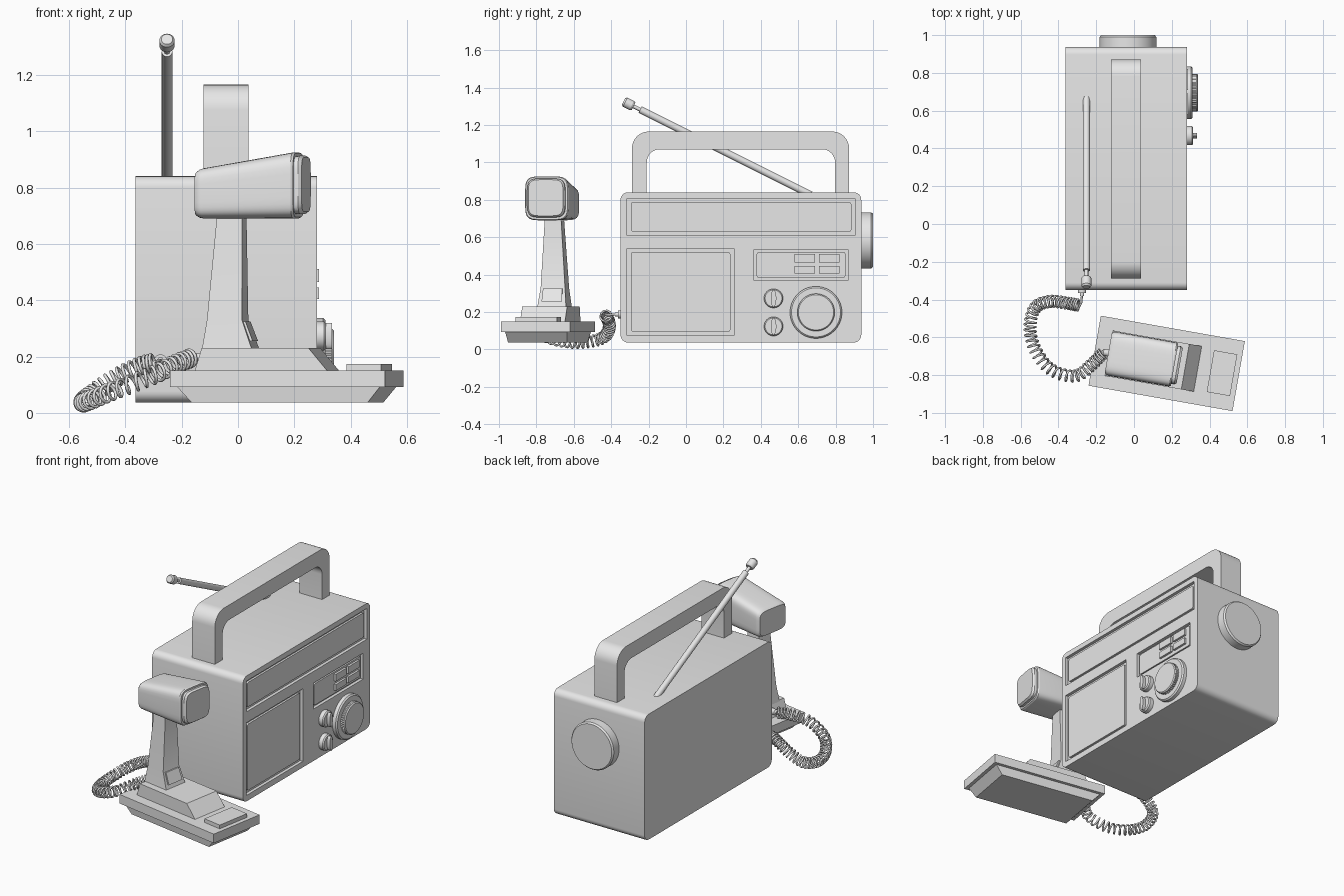
import bpy, bmesh, math
from mathutils import Vector, Matrix

cube = bpy.data.objects.get("Cube")
if cube:
    bpy.data.objects.remove(cube, do_unlink=True)

grey = bpy.data.materials.new("plain_grey")
grey.use_nodes = True
grey.diffuse_color = (0.8, 0.8, 0.8, 1)
grey.node_tree.nodes["Principled BSDF"].inputs["Base Color"].default_value = (0.8, 0.8, 0.8, 1)

# The desk microphone is turned slightly on its stand
MIC = Matrix.Translation((0.173, -0.738, 0)) @ Matrix.Rotation(math.radians(-10), 4, 'Z')
FACE = 0.28      # x of the radio's control face


def loft(name, rings, matrix=None):
    """Skin a list of equal-length point rings and cap both ends."""
    bm = bmesh.new()
    loops = [[bm.verts.new(p) for p in ring] for ring in rings]
    n = len(loops[0])
    for a, b in zip(loops, loops[1:]):
        for i in range(n):
            j = (i + 1) % n
            bm.faces.new((a[i], a[j], b[j], b[i]))
    bm.faces.new(loops[0][::-1])
    bm.faces.new(loops[-1])
    bmesh.ops.recalc_face_normals(bm, faces=bm.faces)
    mesh = bpy.data.meshes.new(name)
    bm.to_mesh(mesh)
    bm.free()
    obj = bpy.data.objects.new(name, mesh)
    bpy.context.collection.objects.link(obj)
    mesh.materials.append(grey)
    if matrix:
        obj.matrix_world = matrix
    return obj


def fillet(corners, steps=6):
    """Outline from (y, z, radius) square corners."""
    out = []
    for i, (y, z, r) in enumerate(corners):
        p = Vector((y, z))
        if r == 0:
            out.append(p)
            continue
        d1 = (Vector(corners[i - 1][:2]) - p).normalized()
        d2 = (Vector(corners[(i + 1) % len(corners)][:2]) - p).normalized()
        c = p + (d1 + d2) * r
        for k in range(steps + 1):
            t = math.pi / 2 * k / steps
            out.append(c - d2 * r * math.cos(t) - d1 * r * math.sin(t))
    return out


def slab(name, outline, x0, x1):
    return loft(name, [[(x, p[0], p[1]) for p in outline] for x in (x0, x1)])


def panel(y0, y1, z0, z1, r=0.0):
    return fillet([(y0, z0, r), (y0, z1, r), (y1, z1, r), (y1, z0, r)])


def turned(name, profile, origin, axis, sides=48, matrix=None):
    """Lathe (radius, distance[, flute]) along an axis; flute ribs the ring."""
    q = Vector(axis).to_track_quat('Z', 'Y')
    rings = []
    for r, d, *flute in profile:
        ring = []
        for k in range(sides):
            a = math.tau * k / sides
            s = r * (1 - (flute[0] if flute and k % 2 else 0))
            ring.append(Vector(origin) + q @ Vector((s * math.cos(a), s * math.sin(a), d)))
        rings.append(ring)
    return loft(name, rings, matrix)


def rect(u0, u1, v, z):
    return [(u0, -v, z), (u1, -v, z), (u1, v, z), (u0, v, z)]


def squircle(hw, hh, power, count=40):
    pts = []
    for k in range(count):
        a = math.tau * (k + 0.5) / count
        c, s = math.cos(a), math.sin(a)
        pts.append((math.copysign(abs(c) ** (2 / power), c) * hw,
                    math.copysign(abs(s) ** (2 / power), s) * hh))
    return pts


# Radio case with three sunk panels
case = slab("radio_case", panel(-0.35, 0.937, 0.037, 0.84, 0.04), -0.363, FACE)
SUNK = {"tuning_strip": (-0.315, 0.904, 0.61, 0.807),
        "speaker_panel": (-0.315, 0.257, 0.075, 0.54),
        "display_panel": (0.364, 0.866, 0.369, 0.535)}
bpy.context.view_layer.objects.active = case
for name, (y0, y1, z0, z1) in SUNK.items():
    cutter = slab("cutter", panel(y0, y1, z0, z1), FACE - 0.02, FACE + 0.05)
    cutter.hide_render = True
    mod = case.modifiers.new(name, 'BOOLEAN')
    mod.operation = 'DIFFERENCE'
    mod.object = cutter
    bpy.ops.object.modifier_apply(modifier=mod.name)
    bpy.data.objects.remove(cutter, do_unlink=True)
    g = 0.02 if name != "display_panel" else 0.014
    slab(name, panel(y0 + g, y1 - g, z0 + g, z1 - g, 0.012), FACE - 0.025, FACE - 0.007)

# Display buttons, two rows of two
for z0, z1 in ((0.405, 0.445), (0.465, 0.51)):
    for y0 in (0.58, 0.71):
        slab("display_button", panel(y0, y0 + 0.11, z0, z1), FACE - 0.02, FACE + 0.007)

# Carry handle
slab("carry_handle", fillet([
    (-0.289, 0.83, 0), (-0.289, 1.165, 0.09), (0.872, 1.165, 0.09), (0.872, 0.83, 0),
    (0.797, 0.83, 0), (0.797, 1.07, 0.07), (-0.21, 1.07, 0.07), (-0.21, 0.83, 0)], 8),
    -0.122, 0.038)

# Tuning dial with a ribbed centre
turned("dial_ring", [(0.139, -0.01), (0.139, 0.022), (0.131, 0.03)],
       (FACE, 0.695, 0.198), (1, 0, 0), 64)
turned("dial_knob", [(0.1, 0.02, 0.04), (0.1, 0.052, 0.04), (0.1, 0.054), (0.094, 0.06)],
       (FACE, 0.695, 0.198), (1, 0, 0), 96)

# Two small knobs with finger grips
for z in (0.273, 0.123):
    turned("small_knob", [(0.051, -0.01), (0.051, 0.026), (0.045, 0.033)],
           (FACE, 0.468, z), (1, 0, 0), 32)
    grip = [(0.468 + a, z + b) for a, b in squircle(0.015, 0.046, 2, 24)]
    slab("knob_grip", grip, FACE + 0.02, FACE + 0.054)

# Large knob on the end of the case
turned("end_knob", [(0.15, -0.01), (0.15, 0.053), (0.142, 0.063)],
       (-0.032, 0.937, 0.583), (0, 1, 0), 64)

# Folding aerial
turned("aerial", [(0.019, -0.02), (0.019, 1.0), (0.01, 1.0), (0.01, 1.04), (0.021, 1.04),
                  (0.027, 1.05), (0.027, 1.09), (0.02, 1.1)],
       (-0.252, 0.65, 0.835), (0, -0.895, 0.447), 20)

# Microphone stand
loft("stand_foot", [rect(-0.315, 0.32, 0.16, 0.037), rect(-0.365, 0.365, 0.168, 0.092)], MIC)
loft("stand_plate", [rect(-0.387, 0.387, 0.188, z) for z in (0.092, 0.15)], MIC)
loft("stand_pedestal", [rect(-0.31, 0.167, 0.122, 0.15), rect(-0.285, 0.1, 0.122, 0.23)], MIC)
loft("talk_button", [rect(0.235, 0.36, 0.112, z) for z in (0.145, 0.174)], MIC)
loft("stand_neck", [rect(-0.292, -0.112, 0.078, 0.225), rect(-0.276, -0.15, 0.066, 0.33),
                    rect(-0.242, -0.153, 0.043, 0.72)], MIC)
loft("neck_plate", [rect(-0.16, -0.113, 0.055, 0.255), rect(-0.18, -0.14, 0.052, 0.325)], MIC)


# Microphone head, taller toward the front
def head_ring(u, scale):
    low, high = 0.69, 0.865 + (u + 0.31) * 0.175
    mid, half = (low + high) / 2, (high - low) / 2
    return [(u, a * scale, mid + b * scale) for a, b in squircle(0.118, half, 5)]


loft("microphone_head", [head_ring(*s) for s in
     ((-0.314, 0.9), (-0.302, 0.98), (-0.29, 1), (0.034, 1), (0.042, 0.96))], MIC)
loft("microphone_grille", [head_ring(*s) for s in
     ((0.03, 0.87), (0.058, 0.87), (0.07, 0.8))], MIC)

# Cord sockets
turned("stand_socket", [(0.018, 0), (0.018, 0.05), (0.01, 0.058)],
       (-0.29, 0, 0.195), (-1, 0, 0), 20, MIC)
turned("case_socket", [(0.021, -0.01), (0.021, 0.014), (0.011, 0.014), (0.011, 0.03)],
       (-0.275, -0.35, 0.187), (0, -1, 0), 20)

# Coiled cord wound around a smooth path
path = [Vector(p) for p in (
    (-0.165, -0.685, 0.195), (-0.22, -0.74, 0.175), (-0.31, -0.805, 0.13), (-0.44, -0.77, 0.08),
    (-0.525, -0.66, 0.045), (-0.55, -0.54, 0.038), (-0.52, -0.44, 0.065),
    (-0.44, -0.41, 0.12), (-0.35, -0.42, 0.165), (-0.295, -0.43, 0.18))]
ends = [2 * path[0] - path[1]] + path + [2 * path[-1] - path[-2]]


def along(t):
    i = min(int(t), len(path) - 2)
    f = t - i
    a, b, c, d = ends[i:i + 4]
    return 0.5 * (2 * b + (c - a) * f + (2 * a - 5 * b + 4 * c - d) * f * f
                  + (3 * b - a - 3 * c + d) * f ** 3)


TURNS, STEPS = 40, 14
coil = [path[0]]
for k in range(TURNS * STEPS + 1):
    t = (len(path) - 1) * k / (TURNS * STEPS)
    p = along(t)
    tangent = (along(t + 0.01) - along(t - 0.01)).normalized()
    side = tangent.cross(Vector((0, 0, 1))).normalized()
    lift = side.cross(tangent)
    a = math.tau * k / STEPS
    coil.append(p + (side * math.cos(a) + lift * math.sin(a)) * 0.03)
coil += [Vector((-0.278, -0.415, 0.186)), Vector((-0.275, -0.36, 0.187))]

curve = bpy.data.curves.new("coiled_cord", 'CURVE')
curve.dimensions = '3D'
curve.bevel_depth = 0.0058
curve.bevel_resolution = 1
curve.use_fill_caps = True
spline = curve.splines.new('POLY')
spline.points.add(len(coil) - 1)
for point, co in zip(spline.points, coil):
    point.co = (*co, 1)
curve.materials.append(grey)
bpy.context.collection.objects.link(bpy.data.objects.new("coiled_cord", curve))

# Smooth the rounded parts, keeping edges sharp
for obj in bpy.context.scene.objects:
    obj.select_set(obj.type == 'MESH')
bpy.context.view_layer.objects.active = case
bpy.ops.object.shade_smooth_by_angle(angle=math.radians(30))
